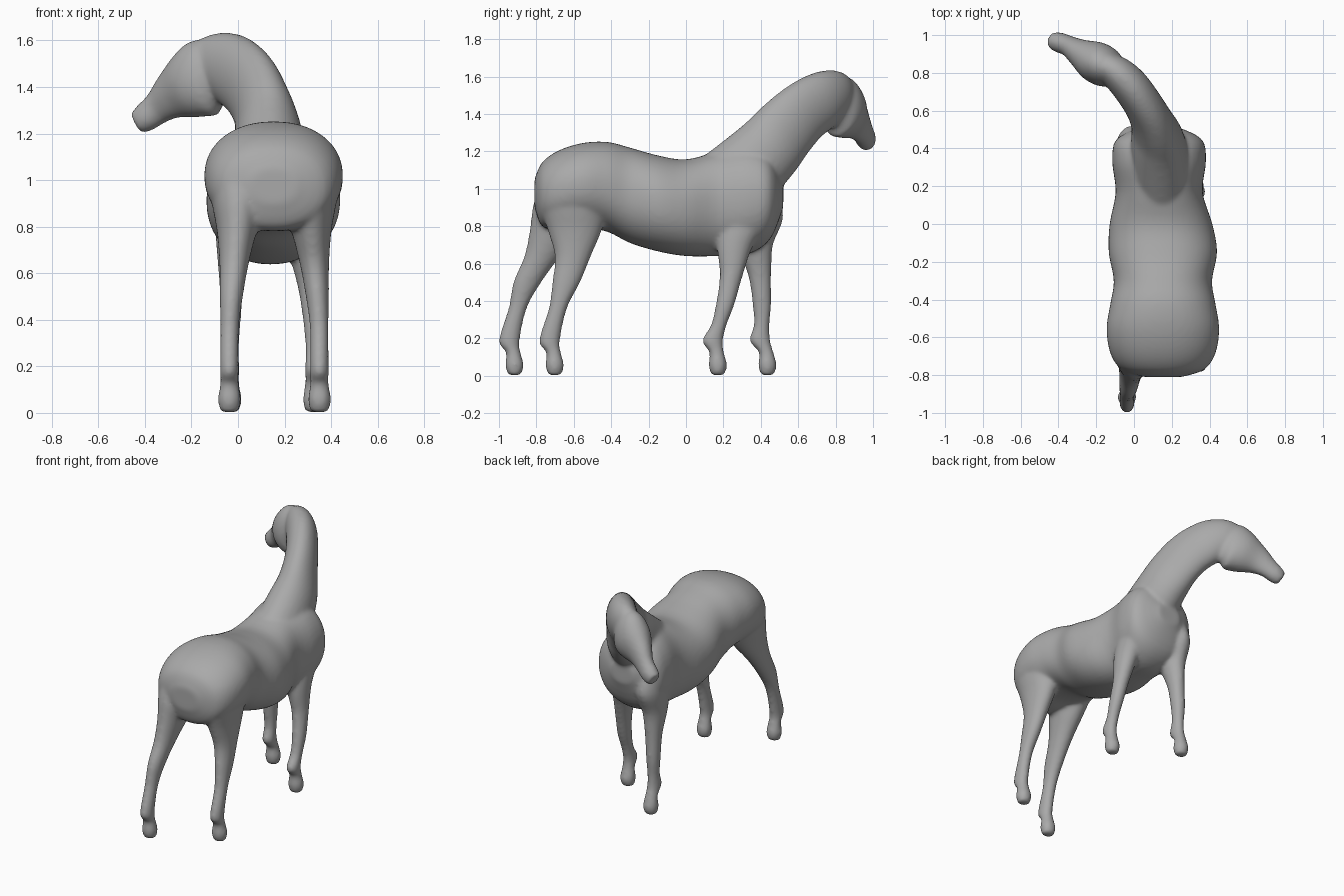
import bpy, bmesh, math
from mathutils import Vector

if "Cube" in bpy.data.objects:
    bpy.data.objects.remove(bpy.data.objects["Cube"])

UP = Vector((0, 0, 1))


def spline(rows, steps=4):
    """Catmull-Rom through section rows."""
    out = []
    for i in range(len(rows) - 1):
        p0, p1 = rows[max(i - 1, 0)], rows[i]
        p2, p3 = rows[i + 1], rows[min(i + 2, len(rows) - 1)]
        for s in range(steps):
            t = s / steps
            out.append([0.5 * (2 * b + (c - a) * t + (2 * a - 5 * b + 4 * c - d) * t * t
                               + (3 * b - a - 3 * c + d) * t ** 3)
                        for a, b, c, d in zip(p0, p1, p2, p3)])
    out.append(list(rows[-1]))
    return out


def loft(bm, rows, tangent=None, hint=UP, power=2.0, sides=28):
    """Rows are x, y, z, half width, half height; closed tube through them."""
    rows = spline(rows)
    centres = [Vector(r[:3]) for r in rows]
    rings = []
    for i, r in enumerate(rows):
        t = tangent or (centres[min(i + 1, len(rows) - 1)] - centres[max(i - 1, 0)])
        side = t.cross(hint).normalized()
        up = side.cross(t).normalized()
        ring = []
        for k in range(sides):
            a = 2 * math.pi * k / sides
            c, s = math.cos(a), math.sin(a)
            c = math.copysign(abs(c) ** (2 / power), c)
            s = math.copysign(abs(s) ** (2 / power), s)
            ring.append(bm.verts.new(centres[i] + side * c * r[3] + up * s * r[4]))
        rings.append(ring)
    for a, b in zip(rings, rings[1:]):
        for k in range(sides):
            n = (k + 1) % sides
            bm.faces.new((a[k], a[n], b[n], b[k]))
    bm.faces.new(rings[0][::-1])
    bm.faces.new(rings[-1])


def smoothstep(t):
    t = min(max(t, 0), 1)
    return t * t * (3 - 2 * t)


def leg(bm, upper, x_top, x_low, stride):
    """Upper rows are z, y, half depth, half width; the foot is shared by all legs."""
    ankle_y = upper[-1][1]
    foot = [(z, ankle_y + dy, d, w) for z, dy, d, w in FOOT]
    rows = []
    for z, y, d, w in upper[:-1] + foot:
        x = x_low + (x_top - x_low) * smoothstep((z - .3) / .7)
        rows.append((x, y + stride(z), z, w, d))
    loft(bm, rows, tangent=-UP, hint=Vector((0, 1, 0)))


bm = bmesh.new()

# Trunk: y, bottom, top, half width
trunk = [(-.81, .90, 1.05, .10), (-.77, .80, 1.14, .22), (-.68, .78, 1.205, .28),
         (-.55, .79, 1.245, .298), (-.42, .77, 1.25, .278), (-.30, .71, 1.22, .26),
         (-.15, .665, 1.178, .287), (0, .64, 1.157, .272), (.17, .64, 1.20, .23),
         (.33, .65, 1.23, .248), (.45, .73, 1.18, .225), (.52, .90, 1.03, .08)]
loft(bm, [(.153 - .02 * smoothstep(y / .2 + .5), y, (b + t) / 2, w, (t - b) / 2)
          for y, b, t, w in trunk], tangent=Vector((0, 1, 0)), power=2.2, sides=48)

# Neck, turning to the side
loft(bm, [(.145, .20, .98, .17, .22), (.13, .42, 1.19, .145, .19), (.10, .53, 1.315, .115, .178),
          (.05, .63, 1.41, .103, .168), (-.02, .73, 1.472, .10, .158), (-.09, .80, 1.50, .09, .135),
          (-.155, .845, 1.505, .07, .105)])

# Head
loft(bm, [(-.08, .795, 1.455, .07, .12), (-.14, .825, 1.44, .105, .17), (-.21, .862, 1.405, .108, .148),
          (-.285, .905, 1.36, .075, .105), (-.345, .942, 1.31, .055, .073), (-.40, .962, 1.267, .054, .062),
          (-.438, .972, 1.245, .042, .05)])

# Legs: fetlock, pastern, hoof and sole, then the upper limbs down to the fetlock
FOOT = [(.188, 0, .056, .040), (.125, .022, .039, .040), (.055, .028, .050, .050), (.003, .028, .034, .038)]
hind = [(1.08, -.60, .165, .125), (.92, -.603, .18, .118), (.78, -.595, .145, .086), (.64, -.605, .097, .063),
        (.50, -.64, .075, .050), (.36, -.685, .049, .040), (.188, -.730, 0, 0)]
fore = [(1.0, .33, .13, .08), (.85, .32, .14, .088), (.70, .263, .098, .072), (.54, .243, .062, .052),
        (.38, .209, .05, .044), (.27, .175, .042, .038), (.188, .142, 0, 0)]
leg(bm, hind, .305, .35, lambda z: 0)
leg(bm, hind, .005, -.037, lambda z: -.215 * smoothstep((1.08 - z) / .65))
leg(bm, fore, .258, .328, lambda z: 0)
leg(bm, fore, -.01, -.034, lambda z: min(.29 * max(1.06 - z, 0), .265))

bmesh.ops.recalc_face_normals(bm, faces=bm.faces)
mesh = bpy.data.meshes.new("horse_body")
bm.to_mesh(mesh)
bm.free()
horse = bpy.data.objects.new("horse_body", mesh)
bpy.context.collection.objects.link(horse)

# Single flat colour
grey = bpy.data.materials.new("mid_grey")
grey.diffuse_color = (.4, .4, .4, 1)
grey.use_nodes = True
grey.node_tree.nodes["Principled BSDF"].inputs["Base Color"].default_value = grey.diffuse_color
mesh.materials.append(grey)

# Fuse the parts into one soft skin
remesh = horse.modifiers.new("fuse", 'REMESH')
remesh.mode = 'VOXEL'
remesh.voxel_size = .012
remesh.use_smooth_shade = True
soft = horse.modifiers.new("soften", 'SMOOTH')
soft.factor = .5
soft.iterations = 9
